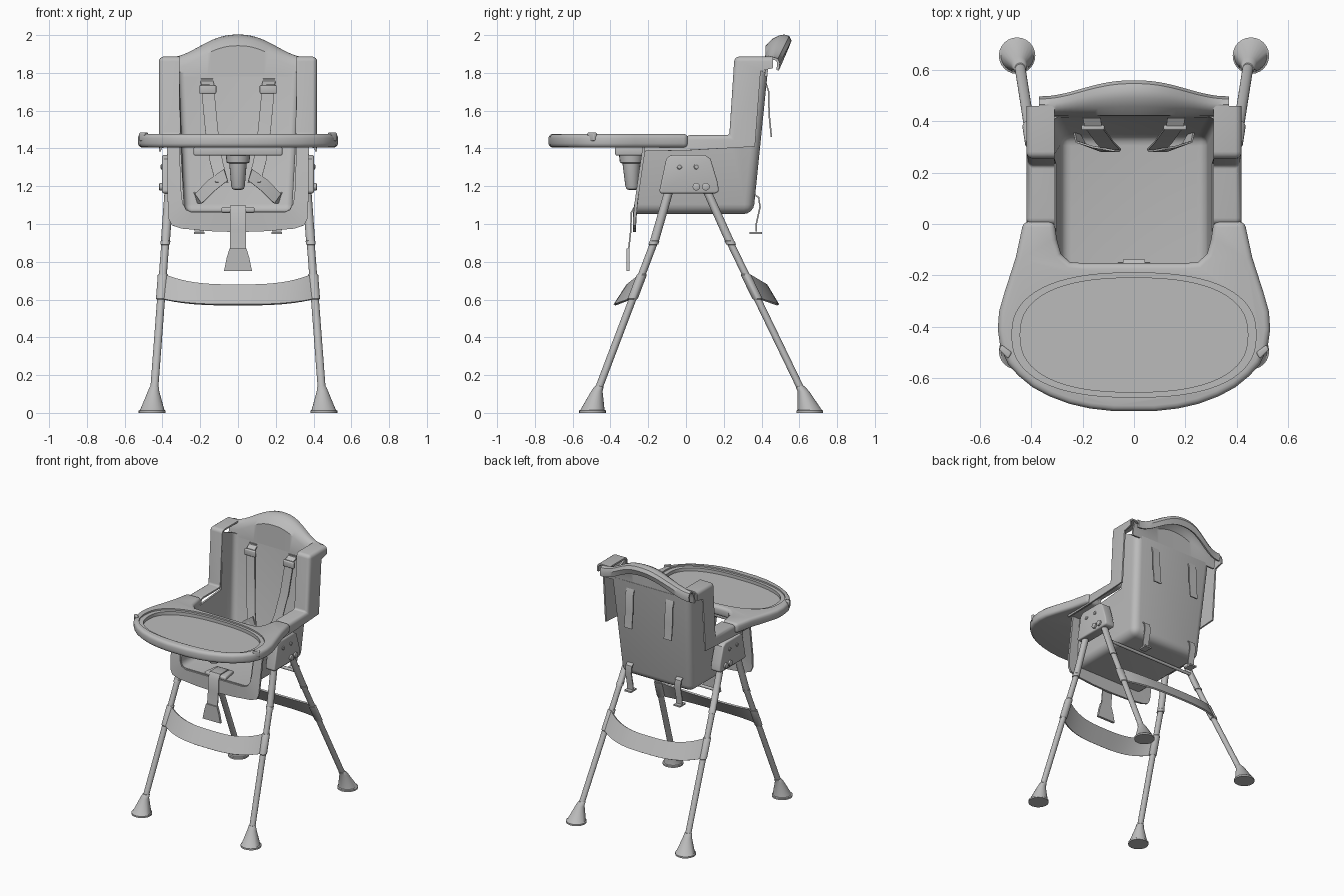
import bpy, bmesh, math
from mathutils import Vector

if "Cube" in bpy.data.objects:
    bpy.data.objects.remove(bpy.data.objects["Cube"])

grey = bpy.data.materials.new("light grey plastic")
grey.diffuse_color = (0.5, 0.5, 0.5, 1)
grey.use_nodes = True
grey.node_tree.nodes["Principled BSDF"].inputs["Base Color"].default_value = grey.diffuse_color


def finish(name, bm, thick=0, bevel=0, cutters=()):
    bmesh.ops.recalc_face_normals(bm, faces=bm.faces[:])
    me = bpy.data.meshes.new(name)
    bm.to_mesh(me)
    bm.free()
    me.materials.append(grey)
    ob = bpy.data.objects.new(name, me)
    bpy.context.collection.objects.link(ob)
    bpy.ops.object.select_all(action='DESELECT')
    ob.select_set(True)
    bpy.context.view_layer.objects.active = ob
    if thick:
        m = ob.modifiers.new("thick", 'SOLIDIFY')
        m.thickness, m.offset = thick, 0
    if bevel:
        m = ob.modifiers.new("round", 'BEVEL')
        m.width, m.segments, m.limit_method, m.angle_limit = bevel, 3, 'ANGLE', math.radians(40)
    for c in cutters:
        m = ob.modifiers.new("cut", 'BOOLEAN')
        m.operation, m.object, m.solver = 'DIFFERENCE', c, 'EXACT'
    for m in list(ob.modifiers):
        bpy.ops.object.modifier_apply(modifier=m.name)
    bpy.ops.object.shade_smooth_by_angle(angle=math.radians(35))
    return ob


def grid(name, rows, thick=0.01):
    """Sheet through rows of points."""
    bm = bmesh.new()
    vs = [[bm.verts.new(p) for p in r] for r in rows]
    for a, b in zip(vs, vs[1:]):
        for i in range(len(a) - 1):
            bm.faces.new((a[i], a[i + 1], b[i + 1], b[i]))
    return finish(name, bm, thick)


def strap(name, path, hw, thick=0.008):
    return grid(name, [[(x - hw, y, z), (x + hw, y, z)] for x, y, z in path], thick)


def loft(name, rings, axis='z', n=20):
    """Round body through (x, y, z, radius) rings."""
    bm = bmesh.new()
    vs = []
    for x, y, z, r in rings:
        cs = [(r * math.cos(2 * math.pi * i / n), r * math.sin(2 * math.pi * i / n)) for i in range(n)]
        vs.append([bm.verts.new((x + a, y + b, z) if axis == 'z' else (x, y + a, z + b)) for a, b in cs])
    for p, q in zip(vs, vs[1:]):
        for i in range(n):
            bm.faces.new((p[i], p[(i + 1) % n], q[(i + 1) % n], q[i]))
    bm.faces.new(vs[0])
    bm.faces.new(vs[-1])
    return finish(name, bm)


def prism(name, pts, lo, hi, axis='z', bevel=0, cutters=()):
    """Outline extruded along z (xy outline) or x (yz outline)."""
    bm = bmesh.new()
    f = bm.faces.new([bm.verts.new((a, b, lo) if axis == 'z' else (lo, a, b)) for a, b in pts])
    g = bmesh.ops.extrude_face_region(bm, geom=[f])['geom']
    d = Vector((0, 0, hi - lo)) if axis == 'z' else Vector((hi - lo, 0, 0))
    bmesh.ops.translate(bm, verts=[v for v in g if isinstance(v, bmesh.types.BMVert)], vec=d)
    return finish(name, bm, 0, bevel, cutters)


def shell(name, faces, bevel, thick):
    """Thin shell from faces, with the folded edges rounded."""
    bm = bmesh.new()
    for f in faces:
        bm.faces.new([bm.verts.new(p) for p in f])
    bmesh.ops.remove_doubles(bm, verts=bm.verts[:], dist=1e-4)
    bmesh.ops.recalc_face_normals(bm, faces=bm.faces[:])
    es = [e for e in bm.edges if len(e.link_faces) == 2 and e.calc_face_angle(0) > 0.5]
    bmesh.ops.bevel(bm, geom=es, offset=bevel, segments=4, profile=0.5, affect='EDGES', clamp_overlap=True)
    return finish(name, bm, thick)


# Seat tub: pan, back panel and side walls
L = lambda s: [(s * .29, -.27, 1.06), (s * .31, -.22, 1.41), (s * .31, .235, 1.45),
               (s * .32, .265, 1.87), (s * .33, .425, 1.8), (s * .29, .35, 1.06)]
l, r = L(-1), L(1)
shell("seat_tub", [l, r, [l[0], r[0], r[5], l[5]], [l[5], r[5], r[4], l[4]]], .045, .014)

# Front lip around the seat opening
half = [((.31, 1.41), (.375, 1.41)), ((.30, 1.16), (.372, 1.12)), ((.293, 1.11), (.368, 1.03)),
        ((.275, 1.075), (.35, .993)), ((.24, 1.06), (.30, .976)), ((.12, 1.06), (.15, .962)),
        ((0, 1.06), (0, .957))]
yl = lambda z: -.272 + max(0, z - 1.06) * .145
rows = [[(s * x, yl(z), z) for x, z in p] for s, ps in ((1, half), (-1, half[-2::-1])) for p in ps]
grid("seat_front_lip", rows, .016)
prism("seat_front_ridge", [(-.09, -.275), (.09, -.275), (.07, -.15), (-.07, -.15)], 1.06, 1.088, bevel=.01)

# Armrests and side wings: rim plus outer skirt
rim = [(-.22, 1.41), (0, 1.41), (.004, 1.465), (.235, 1.465), (.262, 1.88), (.46, 1.88)]
for s in (1, -1):
    fs = [[(s * .31, *a), (s * .413, *a), (s * .413, *b), (s * .31, *b)] for a, b in zip(rim, rim[1:])]
    fs.append([(s * .413, *p) for p in rim + [(.46, 1.825), (.395, 1.81), (.365, 1.41), (.2, 1.4), (-.22, 1.385)]])
    shell("side_wing", fs, .02, .012)

# Headrest: arched cap rolling over to the back
rows = []
for i in range(-16, 17):
    x = i / 16 * .37
    f = .5 * (1 + math.cos(math.pi * min(1, abs(x) / .36) ** 1.15))
    t = 1.876 + .12 * f
    rows.append([(x, .422, 1.78), (x, .428, t - .055), (x, .436 + .025 * f, t - .022),
                 (x, .448 + .045 * f, t - .005), (x, .465 + .055 * f, t), (x, .482 + .06 * f, t - .006),
                 (x, .49 + .062 * f, t - .025), (x, .485 + .052 * f, t - .062)])
grid("headrest", rows, .014)


# Tray with oval recess
def oval(name, a, b, lo):
    pts = []
    for i in range(64):
        c, s = math.cos(i * math.pi / 32), math.sin(i * math.pi / 32)
        pts.append((math.copysign(abs(c) ** .82, c) * a, -.432 + math.copysign(abs(s) ** .82, s) * b))
    ob = prism(name, pts, lo, 1.55)
    ob.hide_render = True
    return ob


cut = [oval("rim_cutter", .475, .242, 1.466), oval("bowl_cutter", .443, .222, 1.442)]
side = [(.20, -.152), (.25, -.148), (.285, -.115), (.30, -.06), (.31, .01), (.43, .01), (.46, -.13),
        (.505, -.27), (.525, -.34), (.53, -.41), (.52, -.48), (.49, -.545), (.45, -.59), (.395, -.635),
        (.33, -.67), (.25, -.7), (.17, -.718), (.08, -.728)]
prism("tray", side + [(-x, y) for x, y in side[::-1]], 1.405, 1.477, bevel=.022, cutters=cut)
for c in cut:
    bpy.data.objects.remove(c)
for s in (1, -1):
    prism("tray_latch", [(s * .475, -.50), (s * .515, -.47), (s * .525, -.49), (s * .49, -.525)],
          1.44, 1.484, bevel=.006)

# Tray bracket and centre post
prism("tray_bracket", [(-.235, -.375), (.235, -.375), (.235, -.205), (-.235, -.205)], 1.362, 1.41, bevel=.01)
loft("tray_post", [(0, -.29, 1.365, .065), (0, -.29, 1.325, .06), (0, -.29, 1.32, .046),
                   (0, -.285, 1.20, .036), (0, -.285, 1.185, .03), (0, -.285, 1.18, .015)])

# Legs, feet, hubs
for s in (1, -1):
    prism("leg_hub", [(-.142, 1.17), (-.13, 1.162), (.16, 1.162), (.175, 1.175), (.165, 1.23), (.13, 1.345),
                      (.10, 1.366), (-.08, 1.366), (-.105, 1.345)], s * .325, s * .402, 'x', .012)
    for y, z, w, x in ((-.035, 1.303, .014, .406), (.055, 1.303, .014, .406),
                       (.055, 1.197, .02, .415), (.105, 1.197, .02, .415)):
        loft("hub_bolt", [(s * .39, y, z, w), (s * x, y, z, w), (s * (x + .003), y, z, w * .7)], 'x', 14)
    for name, low, mid, top, fy in (("front", -.462, -.17, -.083, -.495), ("rear", .607, .235, .10, .655)):
        at = lambda z: ((.443 + (.385 - .443) * (z - .13) / .77, low + (mid - low) * (z - .13) / .77)
                        if z < .9 else (.385 - .022 * (z - .9) / .3, mid + (top - mid) * (z - .9) / .3))
        ring = lambda z, w: (s * at(z)[0], at(z)[1], z, w)
        loft(name + "_leg", [ring(.1, .021), ring(.89, .021), ring(.892, .026), ring(.91, .026),
                             ring(.912, .024), ring(1.2, .024)])
        loft(name + "_leg_collar", [ring(.6, .023), ring(.605, .027), ring(.73, .027), ring(.735, .023)])
        loft(name + "_foot", [(s * .455, fy, 0, .071), (s * .455, fy, .012, .071), (s * .454, fy, .016, .064),
                              (s * .447, fy * .3 + low * .7, .115, .03), (s * .443, low, .135, .026),
                              (s * .443, low, .142, .02)], n=24)

# Bowed braces between the legs
for name, yt, yb, dt, db in (("front_footrest", -.235, -.288, -.075, -.09), ("rear_brace", .325, .388, .10, .10)):
    rows = []
    for i in range(-12, 13):
        u = i / 12
        b = 1 - abs(u) ** 3
        p0 = Vector((u * .408, yb + db * b, .605 - .033 * b))
        p1 = Vector((u * .398, yt + dt * b, .737 - .06 * b))
        rows.append([p0, p0.lerp(p1, .5), p1])
    grid(name, rows, .012)

# Rod under the seat
loft("under_seat_rod", [(-.37, .18, 1.035, .011), (.37, .18, 1.035, .011)], 'x', 12)

# Harness straps
for s in (1, -1):
    strap("shoulder_strap", [(s * .165, .42, 1.755), (s * .16, .385, 1.735), (s * .155, .375, 1.66),
                             (s * .14, .355, 1.5), (s * .115, .32, 1.33), (s * .085, .29, 1.22)], .034)
    prism("strap_adjuster", [(s * .16 - .045, .385), (s * .16 + .045, .385), (s * .16 + .045, .365),
                             (s * .16 - .045, .365)], 1.69, 1.735, bevel=.006)
    grid("waist_strap", [[(s * .055, .285, 1.23), (s * .075, .285, 1.29)],
                         [(s * .13, .285, 1.17), (s * .16, .30, 1.23)],
                         [(s * .19, .31, 1.11), (s * .225, .32, 1.16)],
                         [(s * .215, .355, 1.11), (s * .235, .365, 1.17)]], .008)
    strap("back_upper_strap", [(s * .165, .415, 1.77), (s * .165, .438, 1.70), (s * .165, .44, 1.58),
                               (s * .165, .452, 1.46)], .032)
    strap("back_lower_strap", [(s * .205, .355, 1.16), (s * .205, .385, 1.14), (s * .205, .392, 1.09),
                               (s * .205, .372, 1.0), (s * .205, .372, .96)], .025)
    prism("strap_end", [(s * .205 - .027, .335), (s * .205 + .027, .335), (s * .205 + .027, .402),
                        (s * .205 - .027, .402)], .947, .958)

# Crotch strap and buckle
strap("crotch_strap", [(0, -.14, 1.07), (0, -.18, 1.095), (0, -.27, 1.095), (0, -.29, 1.06),
                       (0, -.292, .97), (0, -.305, .85)], .043)
grid("crotch_buckle", [[(-.045, -.307, .87), (.045, -.307, .87)], [(-.06, -.307, .82), (.06, -.307, .82)],
                       [(-.074, -.307, .752), (.074, -.307, .752)]], .018)
